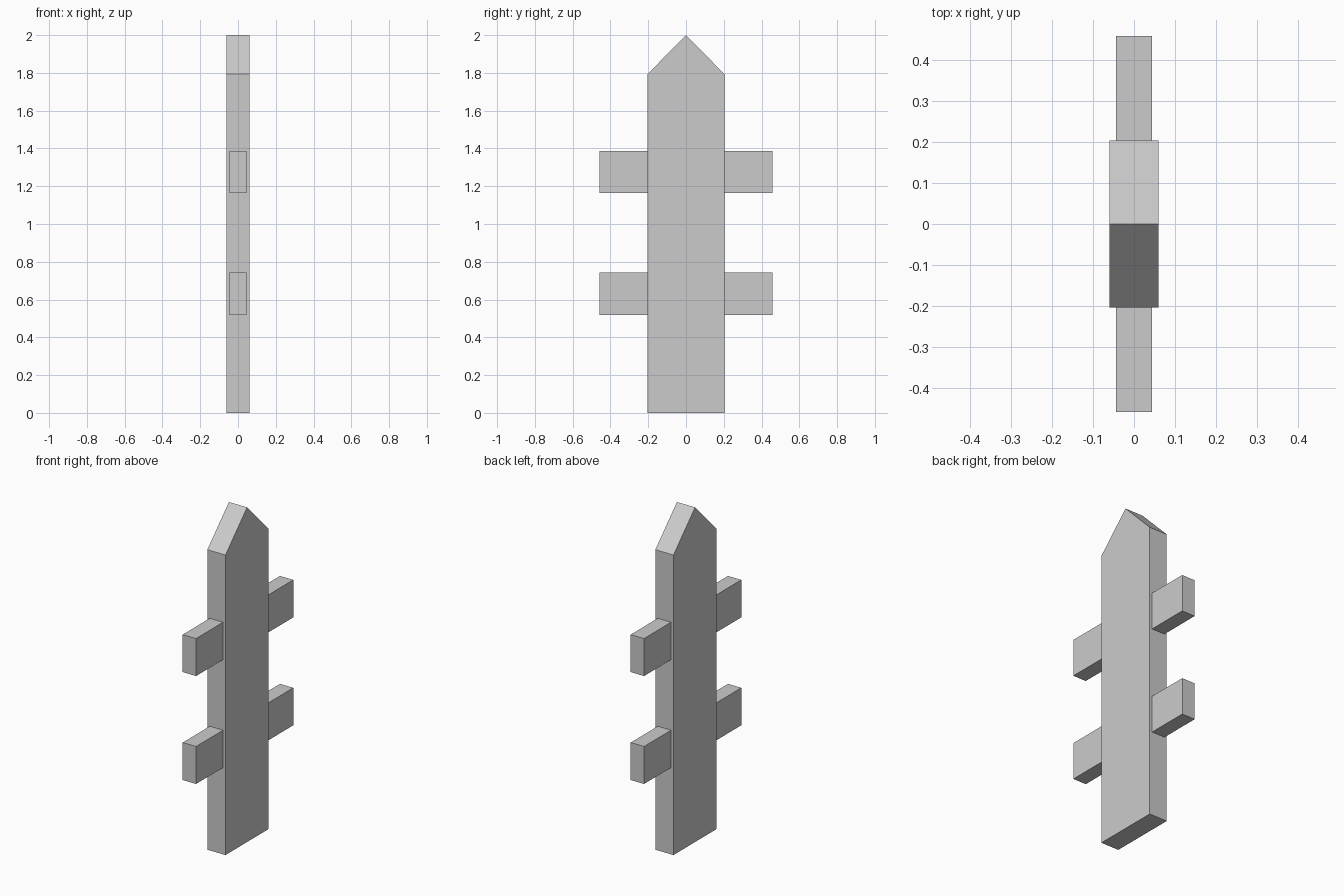
import bpy, bmesh

if "Cube" in bpy.data.objects:
    bpy.data.objects.remove(bpy.data.objects["Cube"])


def extruded(name, profile, half_x):
    """Closed prism: a (y, z) profile extruded across x, centred on x = 0."""
    bm = bmesh.new()
    face = bm.faces.new([bm.verts.new((-half_x, y, z)) for y, z in profile])
    ext = bmesh.ops.extrude_face_region(bm, geom=[face], use_keep_orig=True)
    verts = [v for v in ext["geom"] if isinstance(v, bmesh.types.BMVert)]
    bmesh.ops.translate(bm, vec=(2 * half_x, 0, 0), verts=verts)
    bmesh.ops.recalc_face_normals(bm, faces=bm.faces)
    mesh = bpy.data.meshes.new(name)
    bm.to_mesh(mesh)
    bm.free()
    obj = bpy.data.objects.new(name, mesh)
    bpy.context.collection.objects.link(obj)
    return obj


# Pointed fence board
W = 0.204
extruded("picket", [(-W, 0), (W, 0), (W, 1.793), (0, 2), (-W, 1.793)], 0.06)

# Two horizontal rails running through the board
L, H = 0.459, 0.112
for name, z in (("lower_rail", 0.63), ("upper_rail", 1.275)):
    extruded(name, [(-L, z - H), (L, z - H), (L, z + H), (-L, z + H)], 0.044)
